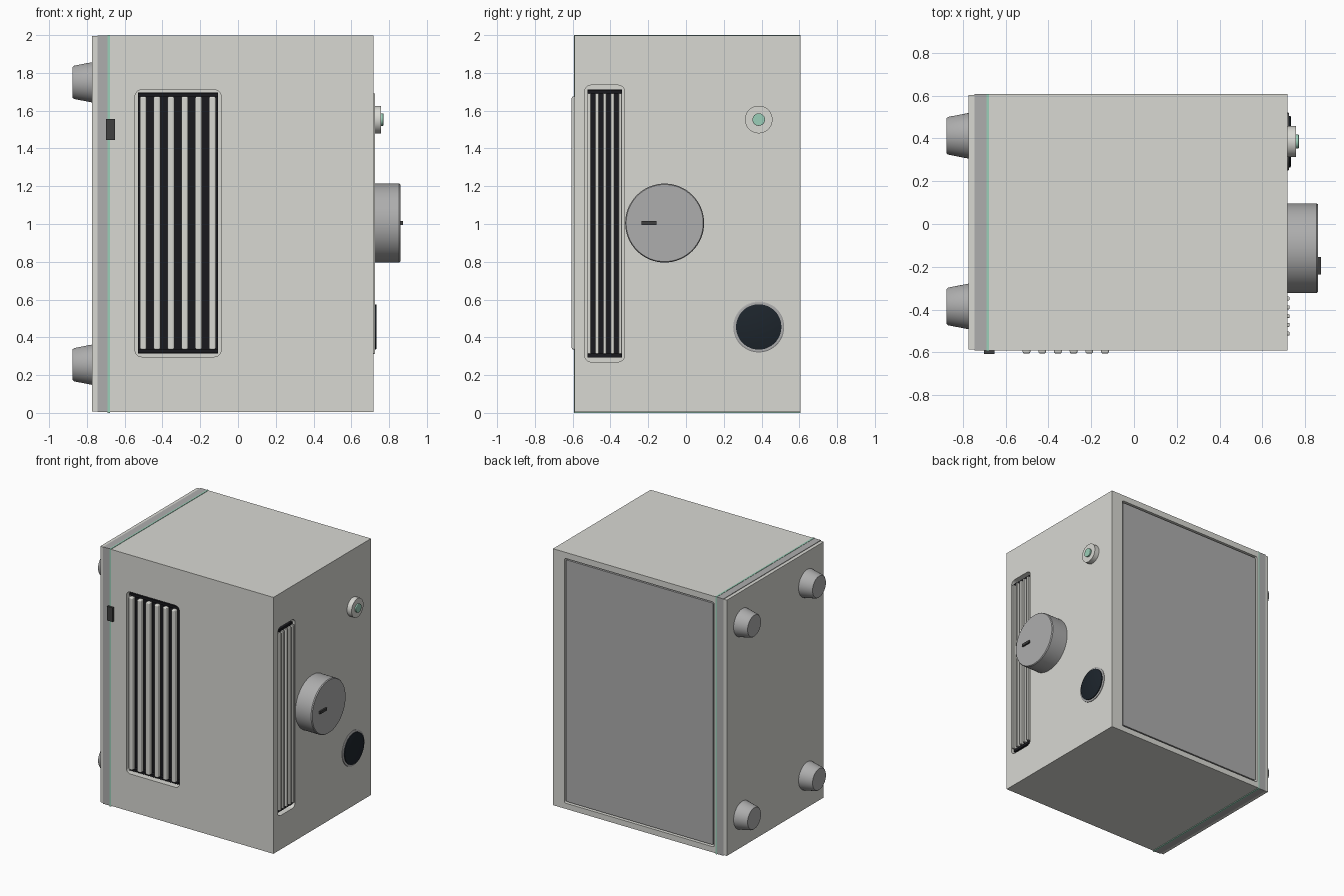
import bpy, bmesh, math
from mathutils import Matrix, Vector

if "Cube" in bpy.data.objects:
    bpy.data.objects.remove(bpy.data.objects["Cube"])


def material(name, r, g, b):
    m = bpy.data.materials.new(name)
    m.diffuse_color = (r, g, b, 1)
    m.use_nodes = True
    m.node_tree.nodes["Principled BSDF"].inputs["Base Color"].default_value = m.diffuse_color
    return m


SHELL = material("shell", 0.69, 0.69, 0.65)
GREY = material("grey", 0.42, 0.42, 0.42)
GREEN = material("green", 0.33, 0.62, 0.48)
BLACK = material("black", 0.01, 0.01, 0.013)
DARK = material("dark", 0.05, 0.05, 0.05)
GLASS = material("glass", 0.012, 0.018, 0.025)


def finish(bm, name, mat, bevel=0):
    bmesh.ops.recalc_face_normals(bm, faces=bm.faces)
    me = bpy.data.meshes.new(name)
    bm.to_mesh(me)
    bm.free()
    ob = bpy.data.objects.new(name, me)
    bpy.context.collection.objects.link(ob)
    if mat:
        me.materials.append(mat)
    if bevel:
        b = ob.modifiers.new("bevel", 'BEVEL')
        b.width, b.segments = bevel, 3
    return ob


def box(name, x, y, z, mat, bevel=0):
    bm = bmesh.new()
    bmesh.ops.create_cube(bm, size=1)
    for v in bm.verts:
        for i, (a, b) in enumerate((x, y, z)):
            v.co[i] = (a + b) / 2 + v.co[i] * (b - a)
    return finish(bm, name, mat, bevel)


def lathe_x(name, y, z, profile, mat, sides=48):
    """Revolve (x, radius) points around an axis parallel to x."""
    bm = bmesh.new()
    rings = [[bm.verts.new((x, y + r * math.cos(k * math.tau / sides), z + r * math.sin(k * math.tau / sides)))
              for k in range(sides)] for x, r in profile]
    bm.faces.new(rings[0])
    bm.faces.new(rings[-1])
    for a, b in zip(rings, rings[1:]):
        for k in range(sides):
            n = (k + 1) % sides
            bm.faces.new((a[k], a[n], b[n], b[k]))
    ob = finish(bm, name, mat)
    smooth(ob)
    return ob


def smooth(ob):
    bpy.ops.object.select_all(action='DESELECT')
    ob.select_set(True)
    bpy.context.view_layer.objects.active = ob
    bpy.ops.object.shade_smooth_by_angle(angle=math.radians(30))


def rounded_prism(name, axis, u, z, depth, r, mat):
    """Rounded rectangle in (u, z), extruded along axis 'x' or 'y'."""
    pts = []
    for cu, cz, start in ((u[1] - r, z[1] - r, 0), (u[0] + r, z[1] - r, 90),
                          (u[0] + r, z[0] + r, 180), (u[1] - r, z[0] + r, 270)):
        for k in range(7):
            a = math.radians(start + k * 15)
            pts.append((cu + r * math.cos(a), cz + r * math.sin(a)))
    bm = bmesh.new()
    rings = [[bm.verts.new((d, p, q) if axis == 'x' else (p, d, q)) for p, q in pts] for d in depth]
    bm.faces.new(rings[0])
    bm.faces.new(rings[1])
    n = len(pts)
    for k in range(n):
        bm.faces.new((rings[0][k], rings[0][(k + 1) % n], rings[1][(k + 1) % n], rings[1][k]))
    return finish(bm, name, mat)


def carve(target, cutter):
    m = target.modifiers.new("cut", 'BOOLEAN')
    m.operation, m.object, m.solver = 'DIFFERENCE', cutter, 'EXACT'
    bpy.context.view_layer.objects.active = target
    bpy.ops.object.modifier_apply(modifier=m.name)
    bpy.data.objects.remove(cutter)


F, B, R = -0.591, 0.606, 0.718     # front, back and right faces of the shell

# Housing with grille recesses, display seat and back panel recess
housing = box("housing", (-0.677, R), (F, B), (0.006, 1.997), SHELL)
carve(housing, rounded_prism("cut_a", 'y', (-0.545, -0.09), (0.297, 1.71), (F - 0.1, F + 0.06), 0.035, SHELL))
carve(housing, rounded_prism("cut_b", 'x', (-0.537, -0.325), (0.27, 1.735), (R - 0.06, R + 0.1), 0.035, SHELL))
carve(housing, rounded_prism("cut_c", 'y', (-0.665, 0.62), (0.05, 1.95), (B - 0.03, B + 0.1), 0.012, SHELL))

# Base: green seal, grey band and inset plate
box("seal_strip", (-0.69, -0.677), (F - 0.002, B + 0.001), (0, 2), GREEN)
box("base_band", (-0.745, -0.69), (F, B), (0.004, 1.998), GREY)
box("base_plate", (-0.772, -0.745), (F + 0.004, B - 0.004), (0.008, 1.994), SHELL)

# Feet
for y in (-0.385, 0.412):
    for z in (0.255, 1.75):
        lathe_x("foot", y, z, [(-0.765, 0.108), (-0.868, 0.088), (-0.875, 0.082)], GREY)

# Latch on the front
box("latch", (-0.70, -0.652), (-0.607, F + 0.01), (1.445, 1.555), DARK)

# Front grille
box("front_grille_back", (-0.53, -0.107), (F + 0.045, F + 0.058), (0.315, 1.695), BLACK)
for z in (0.326, 1.684):
    box("front_grille_rail", (-0.53, -0.107), (F + 0.015, F + 0.05), (z - 0.01, z + 0.01), BLACK)
for k in range(6):
    x = -0.502 + k * 0.0733
    box("front_slat", (x - 0.018, x + 0.018), (-0.605, F + 0.025), (0.335, 1.675), SHELL, 0.009)

# Right grille
box("side_grille_back", (R - 0.058, R - 0.045), (-0.522, -0.34), (0.293, 1.712), BLACK)
for z in (0.304, 1.70):
    box("side_grille_rail", (R - 0.05, R - 0.012), (-0.522, -0.34), (z - 0.01, z + 0.01), BLACK)
for k in range(5):
    y = -0.512 + k * 0.041
    box("side_slat", (R - 0.025, 0.726), (y - 0.0095, y + 0.0095), (0.313, 1.692), SHELL, 0.004)

# Control knob with pointer
lathe_x("knob", -0.113, 1.005, [(R - 0.005, 0.209), (0.853, 0.209), (0.86, 0.204)], GREY, 64)
box("knob_pointer", (0.855, 0.873), (-0.235, -0.155), (0.995, 1.015), DARK)

# Push button
lathe_x("button_collar", 0.385, 1.553, [(R - 0.005, 0.073), (0.757, 0.073)], SHELL)
lathe_x("button", 0.385, 1.553, [(0.75, 0.033), (0.768, 0.033), (0.77, 0.03)], GREEN)

# Round display
lathe_x("display_ring", 0.385, 0.455, [(R - 0.005, 0.135), (0.722, 0.135), (0.725, 0.13)], GREY)
lathe_x("display_glass", 0.385, 0.455, [(0.72, 0.12), (0.731, 0.12), (0.733, 0.115)], GLASS)

# Back access panel
rounded_prism("back_panel", 'y', (-0.653, 0.608), (0.062, 1.938), (B - 0.031, B - 0.005), 0.008, GREY)
